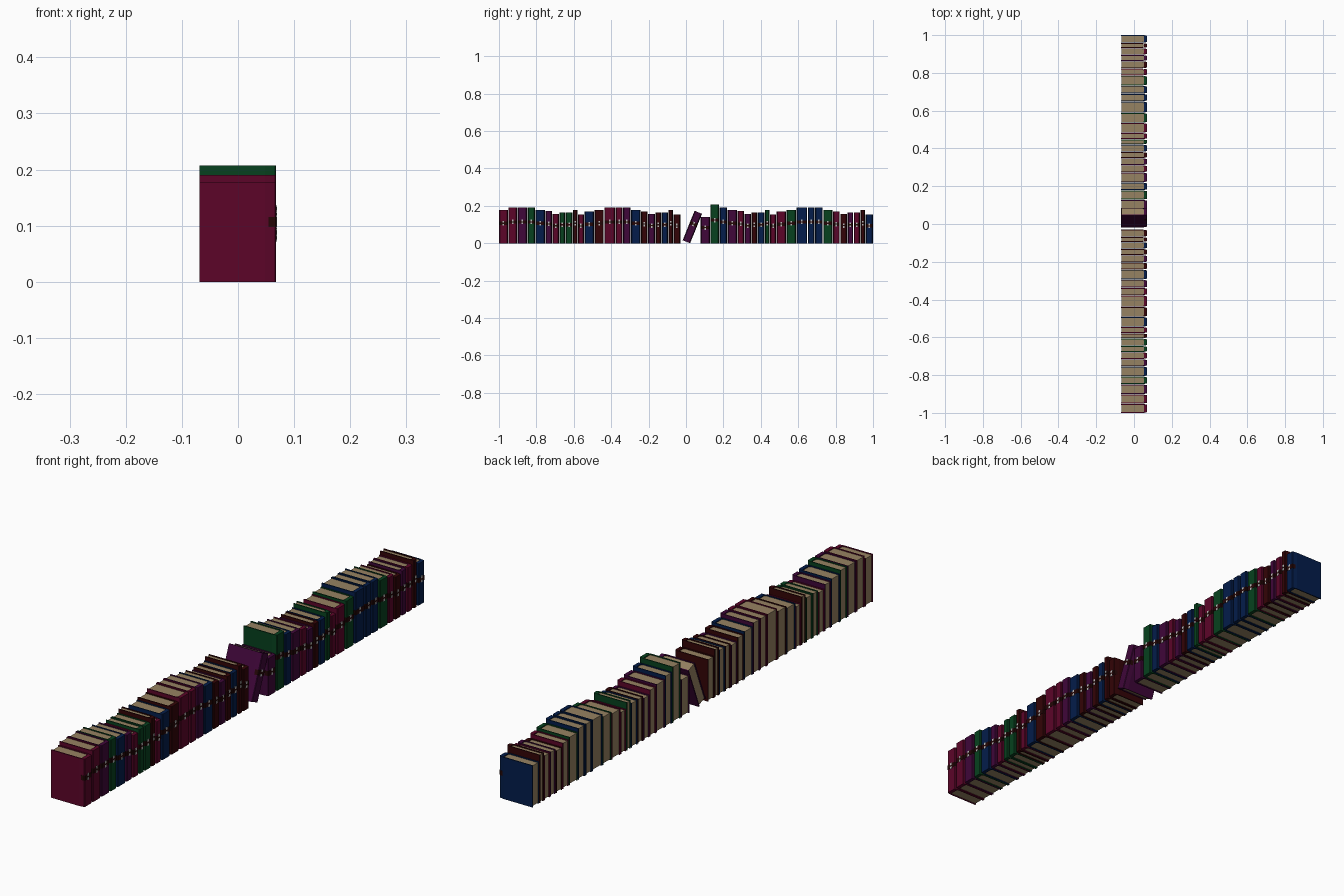
import bpy, bmesh, math

if "Cube" in bpy.data.objects:
    bpy.data.objects.remove(bpy.data.objects["Cube"])

# ---- flat colours
COLOURS = {
    "crimson": (0.107, 0.0015, 0.022), "purple": (0.050, 0.002, 0.041),
    "green": (0.002, 0.053, 0.013), "blue": (0.001, 0.012, 0.070),
    "dark_brown": (0.033, 0.0012, 0.002), "paper": (0.305, 0.223, 0.122),
    "band_brown": (0.018, 0.002, 0.002), "pale_grey": (0.50, 0.50, 0.50),
}
MATS = {}
for name, c in COLOURS.items():
    m = bpy.data.materials.new(name)
    m.diffuse_color = (*c, 1)
    m.use_nodes = True
    m.node_tree.nodes["Principled BSDF"].inputs["Base Color"].default_value = m.diffuse_color
    MATS[name] = m


def mirrored(half):
    """Half profile (y > 0) running towards the spine, mirrored to a full one."""
    return half + [(x, -y) for x, y in reversed(half)]


def prism(bm, profile, z0, z1, mat):
    """Closed polygon in the xy plane extruded upwards."""
    lo = [bm.verts.new((x, y, z0)) for x, y in profile]
    hi = [bm.verts.new((x, y, z1)) for x, y in profile]
    faces = [bm.faces.new(lo), bm.faces.new(hi)]
    n = len(profile)
    for i in range(n):
        j = (i + 1) % n
        faces.append(bm.faces.new((lo[i], lo[j], hi[j], hi[i])))
    for f in faces:
        f.material_index = mat


def shell(bm, outer, inner, z0, z1):
    """Open wrapped cover: strip between outer and inner paths, extruded."""
    rows = [[bm.verts.new((x, y, z)) for x, y in path]
            for path, z in ((outer, z0), (outer, z1), (inner, z1), (inner, z0))]
    for a in range(4):
        p, q = rows[a], rows[(a + 1) % 4]
        for i in range(len(outer) - 1):
            bm.faces.new((p[i], p[i + 1], q[i + 1], q[i]))
    for i in (0, -1):
        bm.faces.new([r[i] for r in rows])


def book(name, colour, width, height):
    h = width / 2
    bm = bmesh.new()
    # wrapped cover tapering slightly to a flat spine
    outer = mirrored([(-0.069, h), (0.048, h), (0.066, h - 0.003), (0.068, h - 0.005)])
    inner = mirrored([(-0.069, h - 0.004), (0.047, h - 0.004),
                      (0.052, h - 0.005), (0.054, h - 0.008)])
    shell(bm, outer, inner, 0, height)
    # page block
    prism(bm, mirrored([(-0.066, h - 0.0039), (0.046, h - 0.0039),
                        (0.053, h - 0.0075)]), 0.003, height - 0.003, 1)
    # spine band
    zc = height * 0.6
    prism(bm, mirrored([(0.054, h - 0.0006), (0.0665, h - 0.0025), (0.069, h - 0.005)]),
          zc - 0.009, zc + 0.009, 2)
    # pale ornament: two small bars crossing the band
    for z0, z1, w in ((zc - 0.012, zc - 0.003, 0.004), (zc + 0.003, zc + 0.012, 0.004)):
        prism(bm, mirrored([(0.067, w), (0.0695, w)]), z0, z1, 3)
    bmesh.ops.recalc_face_normals(bm, faces=bm.faces[:])
    me = bpy.data.meshes.new(name)
    bm.to_mesh(me)
    bm.free()
    for k in (colour, "paper", "band_brown", "pale_grey"):
        me.materials.append(MATS[k])
    ob = bpy.data.objects.new(name, me)
    bpy.context.collection.objects.link(ob)
    return ob


KEY = {"c": "crimson", "p": "purple", "g": "green", "b": "blue", "d": "dark_brown"}


def row(prefix, starts, heights, colours, end):
    """Upright books, each reaching to the start of the next."""
    edges = starts + [end]
    for i, (c, z) in enumerate(zip(colours, heights)):
        y0, y1 = edges[i], edges[i + 1] - 0.003
        ob = book(f"{prefix}_{i + 1:02d}", KEY[c], y1 - y0, z)
        ob.location.y = (y0 + y1) / 2


# shared run of twenty sizes, used in both halves
RUN_Y = [-0.847, -0.805, -0.752, -0.714, -0.677, -0.644, -0.604, -0.577, -0.543,
         -0.490, -0.437, -0.376, -0.336, -0.293, -0.240, -0.202, -0.163, -0.130,
         -0.094, -0.067]
RUN_H = [0.190, 0.178, 0.172, 0.156, 0.165, 0.165, 0.178, 0.155, 0.170, 0.178,
         0.190, 0.190, 0.190, 0.178, 0.170, 0.157, 0.165, 0.165, 0.178, 0.155]
SHIFT = 1.027

row("left_book", [-1.0, -0.950, -0.900] + RUN_Y, [0.178, 0.190, 0.190] + RUN_H,
    "ccp" "gbpcggdcbdccpbdpdbdd", -0.027)
row("right_book", [0.078, 0.130] + [y + SHIFT for y in RUN_Y], [0.140, 0.207] + RUN_H,
    "pg" "bpcpdbgccgbbbgcdpcdb", 1.003)

# leaning book, standing on its lower right edge
a, w = math.radians(22), 0.043
lean = book("leaning_book", "purple", w, 0.170)
lean.rotation_euler.x = -a
lean.location = (0, 0.022 - w / 2 * math.cos(a), w / 2 * math.sin(a))
